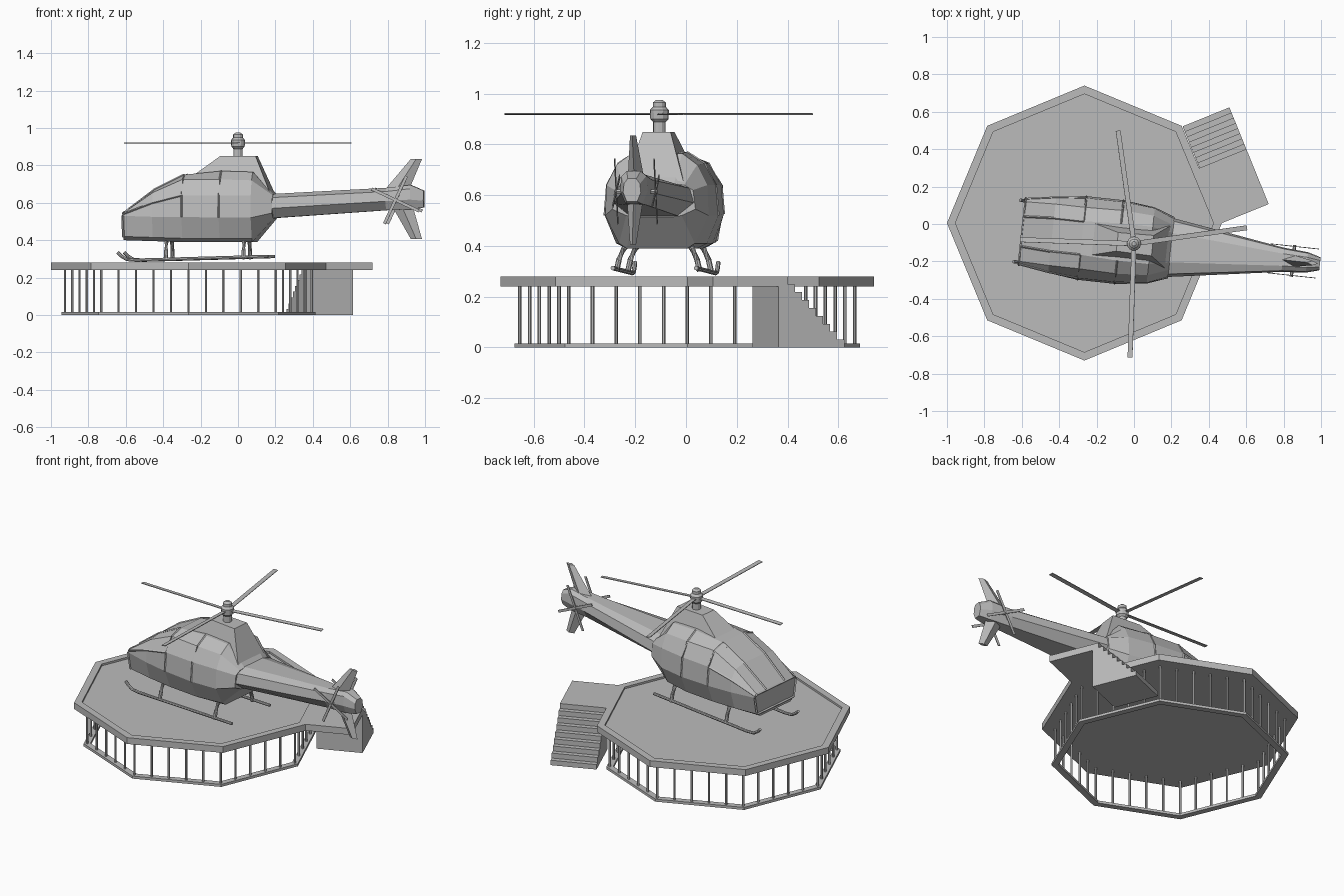
import bpy, bmesh
from math import sin, cos, pi, radians
from mathutils import Matrix, Vector

old = bpy.data.objects.get("Cube")
if old:
    bpy.data.objects.remove(old, do_unlink=True)

GREY = (0.5, 0.5, 0.5, 1)
mat = bpy.data.materials.new("light_grey")
mat.use_nodes = True
mat.diffuse_color = GREY
mat.node_tree.nodes["Principled BSDF"].inputs["Base Color"].default_value = GREY

PAD = Matrix.Translation((-0.265, 0.005, 0))
HELI = Matrix.Translation((0, -0.105, 0)) @ Matrix.Rotation(radians(-6.2), 4, 'Z')


def finish(name, bm, matrix):
    bmesh.ops.transform(bm, matrix=matrix, verts=bm.verts)
    bmesh.ops.recalc_face_normals(bm, faces=bm.faces)
    mesh = bpy.data.meshes.new(name)
    bm.to_mesh(mesh)
    bm.free()
    mesh.materials.append(mat)
    obj = bpy.data.objects.new(name, mesh)
    bpy.context.collection.objects.link(obj)
    return obj


def loft(name, rings, matrix, caps=True, closed=False):
    """Skin a list of equal point rings."""
    bm = bmesh.new()
    rows = [[bm.verts.new(p) for p in ring] for ring in rings]
    pairs = list(zip(rows, rows[1:])) + ([(rows[-1], rows[0])] if closed else [])
    for a, b in pairs:
        for i in range(len(a)):
            j = (i + 1) % len(a)
            bm.faces.new((a[i], a[j], b[j], b[i]))
    if caps and not closed:
        bm.faces.new(rows[0])
        bm.faces.new(rows[-1])
    return finish(name, bm, matrix)


def tube(name, points, radius, matrix, sides=6):
    """Sweep a round section along a path."""
    pts = [Vector(p) for p in points]
    rings = []
    for i, p in enumerate(pts):
        d = (pts[min(i + 1, len(pts) - 1)] - pts[max(i - 1, 0)]).normalized()
        u = d.cross(Vector((0, 0, 1)) if abs(d.z) < 0.9 else Vector((1, 0, 0))).normalized()
        v = d.cross(u)
        rings.append([p + radius * (u * cos(a) + v * sin(a))
                      for a in (2 * pi * k / sides for k in range(sides))])
    return loft(name, rings, matrix)


def lathe(name, profile, matrix, sides=12):
    return loft(name, [[(r * cos(2 * pi * k / sides), r * sin(2 * pi * k / sides), z)
                        for k in range(sides)] for r, z in profile], matrix)


def octagon(r, z):
    return [(r * cos(k * pi / 4), r * sin(k * pi / 4), z) for k in range(8)]


def mirrored(x, half):
    return [(x, y, z) for y, z in half] + [(x, -y, z) for y, z in reversed(half)]


def box(name, x0, x1, y0, y1, z0, z1, matrix):
    return loft(name, [[(x0, y0, z), (x1, y0, z), (x1, y1, z), (x0, y1, z)]
                       for z in (z0, z1)], matrix)


# Octagonal landing deck with raised rim
loft("landing_deck", [octagon(r, z) for r, z in
     [(0.735, 0.24), (0.735, 0.28), (0.69, 0.28), (0.69, 0.268)]], PAD)
# Base ring and railing posts
loft("base_ring", [octagon(r, z) for r, z in
     [(0.68, 0), (0.68, 0.016), (0.64, 0.016), (0.64, 0)]], PAD, closed=True)
corners = [Vector(p) for p in octagon(0.66, 0.01)]
for k in range(8):
    for s in range(5):
        p = corners[k].lerp(corners[(k + 1) % 8], s / 5)
        tube("support_post", [p, p + Vector((0, 0, 0.235))], 0.007, PAD, 6)

# Stair block along one deck edge: local x follows the edge, local y goes outward
a, b = Vector((0.26, 0.522, 0)), Vector((0.47, 0.005, 0))
along = (b - a).normalized()
out = Vector((-along.y, along.x, 0))
STAIR = Matrix.Translation(a) @ Matrix((
    (along.x, out.x, 0, 0), (along.y, out.y, 0, 0), (0, 0, 1, 0), (0, 0, 0, 1)))
W, RUN, STEPS = 0.27, 0.24, 8
profile = [(0, 0)]
for s in range(STEPS):
    z = 0.28 * (s + 1) / (STEPS + 1)
    profile += [(RUN * s / STEPS, z), (RUN * (s + 1) / STEPS, z)]
profile += [(RUN, 0.28), (RUN + 0.04, 0.28), (RUN + 0.04, 0)]
loft("stairs", [[(x, y, z) for x, z in profile] for y in (0, W)], STAIR)
box("stair_landing", RUN, (b - a).length, -0.03, W, 0.24, 0.28, STAIR)

# Fuselage: half sections from belly to roof
body = {
    -0.60: [(.13, .40), (.16, .42), (.18, .53), (.175, .54), (.16, .545), (.08, .55)],
    -0.44: [(.14, .395), (.175, .415), (.205, .525), (.20, .60), (.165, .655), (.09, .67)],
    -0.28: [(.14, .39), (.18, .41), (.225, .525), (.215, .64), (.165, .725), (.09, .75)],
    -0.08: [(.14, .39), (.18, .41), (.225, .52), (.215, .64), (.17, .725), (.10, .77)],
    0.09: [(.12, .39), (.15, .41), (.205, .52), (.20, .64), (.16, .72), (.10, .765)],
    0.20: [(.08, .515), (.11, .52), (.165, .545), (.155, .62), (.12, .64), (.08, .645)],
}
loft("fuselage", [mirrored(x, h) for x, h in body.items()], HELI)
loft("tail_boom", [mirrored(x, [(w * .6, z0), (w, z0 * .6 + z1 * .4), (w * .9, z1 - .02), (w * .5, z1)])
     for x, w, z0, z1 in [(.15, .165, .515, .645), (.80, .065, .56, .68),
                          (.93, .055, .565, .695), (1.0, .035, .575, .665)]], HELI)
loft("engine_housing", [
    [(-.24, -.09, .74), (.19, -.12, .64), (.19, .12, .64), (-.24, .09, .74)],
    [(-.09, -.05, .85), (.10, -.055, .85), (.10, .055, .85), (-.09, .05, .85)]], HELI)

# Window and door frames on both sides
stations = list(body)
for side in (1, -1):
    def at(x, i):
        y, z = body[x][i]
        return (x, side * y, z)
    for i in (3, 5):
        tube("window_frame", [at(x, i) for x in stations[:3]], 0.006, HELI, 4)
    for x in stations[2:4]:
        tube("door_frame", [at(x, i) for i in range(2, 6)], 0.005, HELI, 4)
    tube("nose_frame", [at(-0.60, i) for i in (1, 2, 4)], 0.007, HELI, 4)
for i in (1, 4):
    y, z = body[-0.60][i]
    tube("nose_bar", [(-0.60, -y, z), (-0.60, y, z)], 0.007, HELI, 4)

# Tail fins, tapering to the tip
for name, base, tip in [("upper_fin", (.79, .92, .67), (.93, .99, .835)),
                        ("lower_fin", (.83, .94, .58), (.93, .99, .405))]:
    loft(name, [[(x0, 0, z), ((x0 + x1) / 2, -t, z), (x1, 0, z), ((x0 + x1) / 2, t, z)]
                for (x0, x1, z), t in ((base, .032), (tip, .012))], HELI)

# Tail rotors, one on each side
for side in (1, -1):
    tube("tail_rotor_axle", [(.855, 0, .615), (.855, side * .085, .615)], .009, HELI)
    for k in range(4):
        m = HELI @ Matrix.Translation((.855, side * .078, .615)) @ Matrix.Rotation(
            radians(25 + 90 * k), 4, 'Y')
        box("tail_rotor_blade", 0, .14, -.002, .002, -.008, .008, m)

# Mast, hub and main blades
lathe("rotor_mast", [(.025, .83), (.025, .90)], HELI)
lathe("rotor_hub", [(.022, .885), (.036, .90), (.038, .935), (.026, .948), (.026, .965), (.012, .976)], HELI)
for angle in (8, 98, 178, 268):
    m = Matrix.Translation((0, -0.105, .92)) @ Matrix.Rotation(radians(angle), 4, 'Z') \
        @ Matrix.Rotation(radians(6), 4, 'X')
    box("rotor_blade", .02, .61, -.013, .013, -.002, .002, m)

# Landing skids and legs
for side in (1, -1):
    y = side * .165
    tube("skid", [(-.63, y, .335), (-.61, y, .315), (-.58, y, .297), (-.53, y, .293),
                  (.18, y, .313)], .009, HELI, 8)
    for x in (-.37, .047):
        tube("skid_leg", [(x, side * r, z) for r, z in
             ((.11, .42), (.135, .39), (.155, .345), (.165, .30))], .011, HELI, 8)
